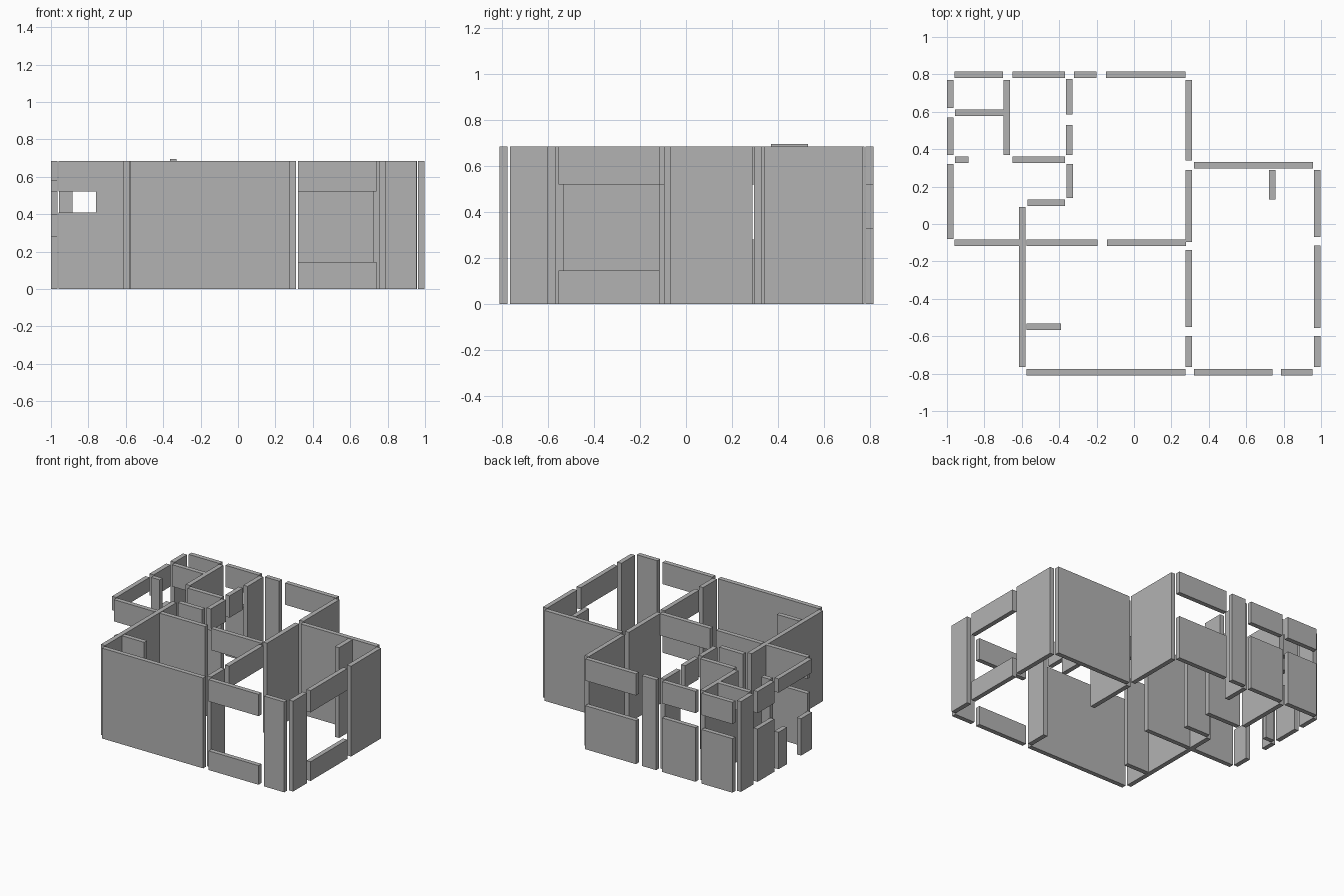
import bpy

cube = bpy.data.objects.get("Cube")
if cube:
    bpy.data.objects.remove(cube, do_unlink=True)

T = 0.035     # wall thickness
H = 0.685     # wall height
HEAD = 0.52   # underside of the lintels

grey = bpy.data.materials.new("plaster grey")
grey.use_nodes = True
colour = (0.45, 0.45, 0.45, 1)
grey.diffuse_color = colour
grey.node_tree.nodes["Principled BSDF"].inputs["Base Color"].default_value = colour


def block(name, axis, at, a, b, z0=0.0, z1=H):
    """Flat slab running along an axis from a to b, centred on 'at'."""
    size, mid = (b - a, T), ((a + b) / 2, at)
    if axis == "y":
        size, mid = size[::-1], mid[::-1]
    bpy.ops.mesh.primitive_cube_add(size=1, location=(*mid, (z0 + z1) / 2))
    ob = bpy.context.object
    ob.name = name
    ob.scale = (*size, z1 - z0)
    bpy.ops.object.transform_apply(location=False, rotation=False, scale=True)
    ob.data.materials.append(grey)


def opening(name, axis, at, a, b, sill=0.0, head=HEAD, top=H):
    """Lintel over a door, plus a sill wall when it is a window."""
    block(name + "_lintel", axis, at, a, b, head, top)
    if sill:
        block(name + "_sill", axis, at, a, b, 0, sill)


# Back wall
opening("back_kitchen_window", "x", 0.797, -0.15, 0.275, 0.33)
block("back_pier", "x", 0.797, -0.32, -0.2)
opening("back_middle_window", "x", 0.797, -0.65, -0.37, 0.41)
opening("back_corner_window", "x", 0.797, -0.96, -0.7, 0.41)

# Outer wall on the right side, with a balcony door between low sills
block("right_corner_pier", "y", -0.983, 0.62, 0.77)
opening("right_window", "y", -0.983, 0.37, 0.57, 0.40)
block("balcony_lintel", "y", -0.983, -0.08, 0.32, 0.58)
block("balcony_sill_back", "y", -0.983, 0.22, 0.32, 0, 0.28)
block("balcony_sill_front", "y", -0.983, -0.08, 0.05, 0, 0.28)

# Front wall of the small wing
opening("wing_front_window", "x", -0.1, -0.96, -0.76, 0.41)
block("wing_front_wall", "x", -0.1, -0.76, -0.615)

# Front wall
block("front_wall", "x", -0.793, -0.575, 0.275)
opening("front_window", "x", -0.793, 0.32, 0.74, 0.145)
block("front_pier", "x", -0.793, 0.785, 0.955)

# Outer walls on the left side
block("left_front_pier", "y", 0.98, -0.765, -0.6)
opening("left_window", "y", 0.98, -0.555, -0.115, 0.145)
block("left_wall", "y", 0.98, -0.07, 0.29)
block("left_back_wall", "x", 0.313, 0.32, 0.957)

# Inner walls running front to back
for name, at, a, b in [
    ("closet_wall", -0.68, 0.37, 0.77),
    ("hall_wall", -0.347, 0.585, 0.775),
    ("long_room_wall", -0.597, -0.765, 0.09),
    ("spine_back_wall", 0.293, 0.34, 0.77),
    ("spine_middle_wall", 0.293, -0.095, 0.29),
    ("spine_front_wall", 0.293, -0.765, -0.6),
    ("alcove_partition", 0.74, 0.13, 0.29),
]:
    block(name, "y", at, a, b)

# Inner walls running side to side
for name, at, a, b in [
    ("wing_stub", 0.343, -0.957, -0.885),
    ("bathroom_wall", 0.343, -0.65, -0.37),
    ("passage_wall", 0.113, -0.57, -0.37),
    ("main_room_back_wall", -0.1, -0.575, -0.195),
    ("room_stub", -0.55, -0.575, -0.39),
]:
    block(name, "x", at, a, b)

# Inner doorways
opening("closet_door", "x", 0.595, -0.957, -0.697)
opening("bathroom_door", "y", -0.347, 0.37, 0.53, head=0.53, top=0.695)
opening("passage_door", "y", -0.343, 0.14, 0.32)
opening("main_room_door", "x", -0.1, -0.145, 0.278)
opening("side_room_door", "y", 0.293, -0.55, -0.14)
